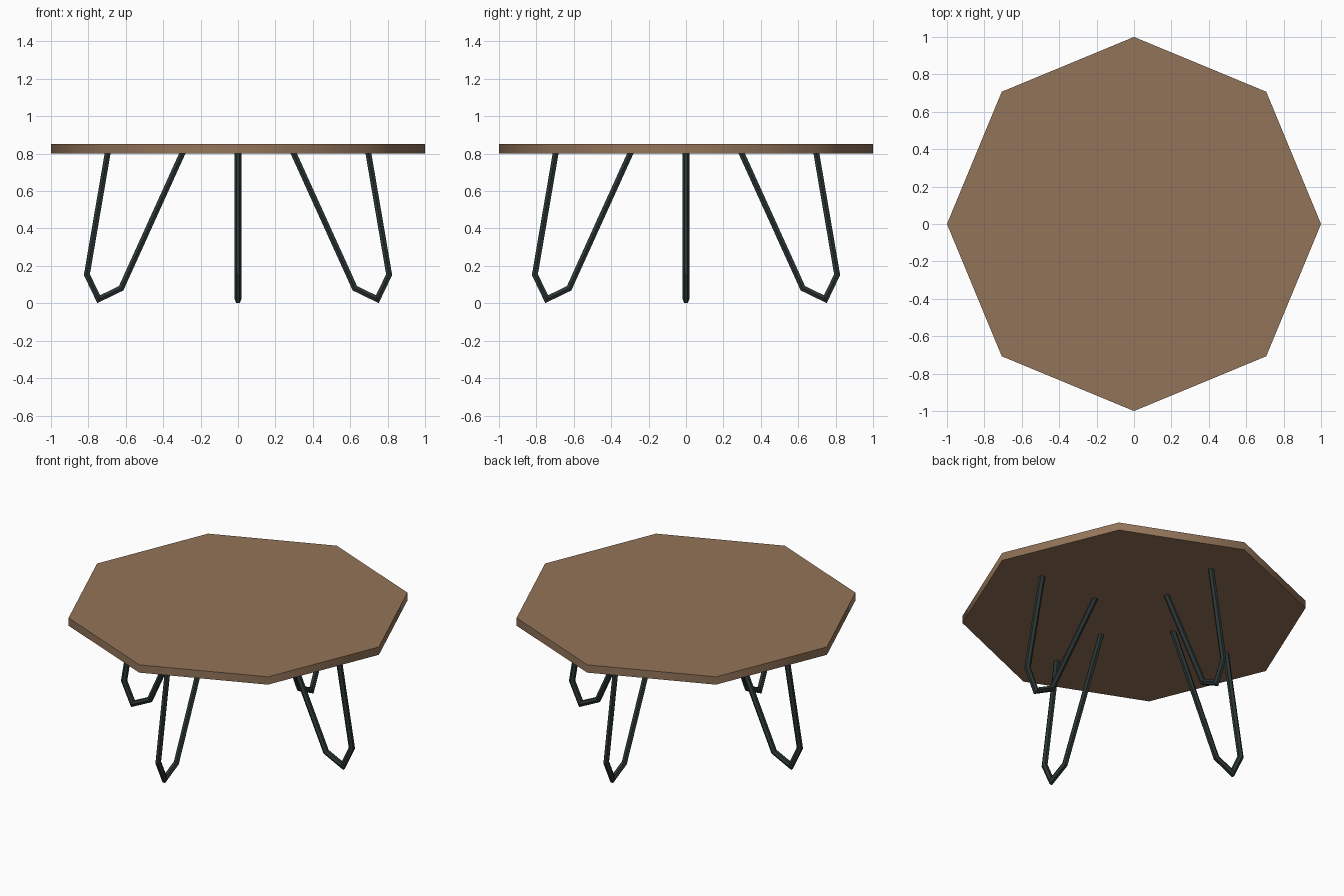
import bpy
import bmesh
import math
from mathutils import Matrix, Vector

cube = bpy.data.objects.get("Cube")
if cube:
    bpy.data.objects.remove(cube, do_unlink=True)


def make_material(name, colour):
    mat = bpy.data.materials.new(name)
    mat.use_nodes = True
    mat.diffuse_color = (*colour, 1)
    bsdf = mat.node_tree.nodes["Principled BSDF"]
    bsdf.inputs["Base Color"].default_value = (*colour, 1)
    return mat


def add_object(name, bm, mat, smooth_angle):
    bmesh.ops.recalc_face_normals(bm, faces=bm.faces)
    mesh = bpy.data.meshes.new(name)
    bm.to_mesh(mesh)
    bm.free()
    mesh.materials.append(mat)
    obj = bpy.data.objects.new(name, mesh)
    bpy.context.collection.objects.link(obj)
    bpy.ops.object.select_all(action="DESELECT")
    obj.select_set(True)
    bpy.context.view_layer.objects.active = obj
    bpy.ops.object.shade_smooth_by_angle(angle=math.radians(smooth_angle))
    return obj


def sweep_rod(bm, path, radius, sides):
    """Mitred rod along a path in the xz plane."""
    rings = []
    for i, p in enumerate(path):
        before = (p - path[i - 1]).normalized() if i > 0 else None
        after = (path[i + 1] - p).normalized() if i < len(path) - 1 else None
        if before is None or after is None:
            # ends are cut level, against the underside of the top
            along = before or after
            across = Vector((1, 0, 0)) / along.z
        else:
            bisector = (before + after).normalized()
            across = Vector((bisector.z, 0, -bisector.x)) / bisector.dot(before)
        ring = []
        for k in range(sides):
            a = math.tau * k / sides
            offset = Vector((0, 1, 0)) * math.cos(a) + across * math.sin(a)
            ring.append(bm.verts.new(p + offset * radius))
        rings.append(ring)
    for lower, upper in zip(rings, rings[1:]):
        for k in range(sides):
            n = (k + 1) % sides
            bm.faces.new((lower[k], lower[n], upper[n], upper[k]))
    bm.faces.new(rings[0])
    bm.faces.new(rings[-1])


wood = make_material("brown wood", (0.29, 0.175, 0.10))
metal = make_material("dark metal", (0.025, 0.036, 0.036))

# Octagonal top, with corners on the axes
bm = bmesh.new()
bmesh.ops.create_cone(bm, cap_ends=True, segments=8, radius1=1, radius2=1,
                      depth=0.05, matrix=Matrix.Translation((0, 0, 0.827)))
add_object("table_top", bm, wood, 50)

# Four bent hairpin legs, each lying in a radial plane
leg_path = [Vector((r, 0, z)) for r, z in
            ((0.697, 0.803), (0.808, 0.153), (0.745, 0.022),
             (0.625, 0.08), (0.297, 0.803))]
for i, side in enumerate(("left", "back", "right", "front")):
    bm = bmesh.new()
    sweep_rod(bm, leg_path, 0.018, 6)
    bmesh.ops.rotate(bm, verts=bm.verts, cent=(0, 0, 0),
                     matrix=Matrix.Rotation(i * math.pi / 2, 3, "Z"))
    add_object(side + "_hairpin_leg", bm, metal, 30)
